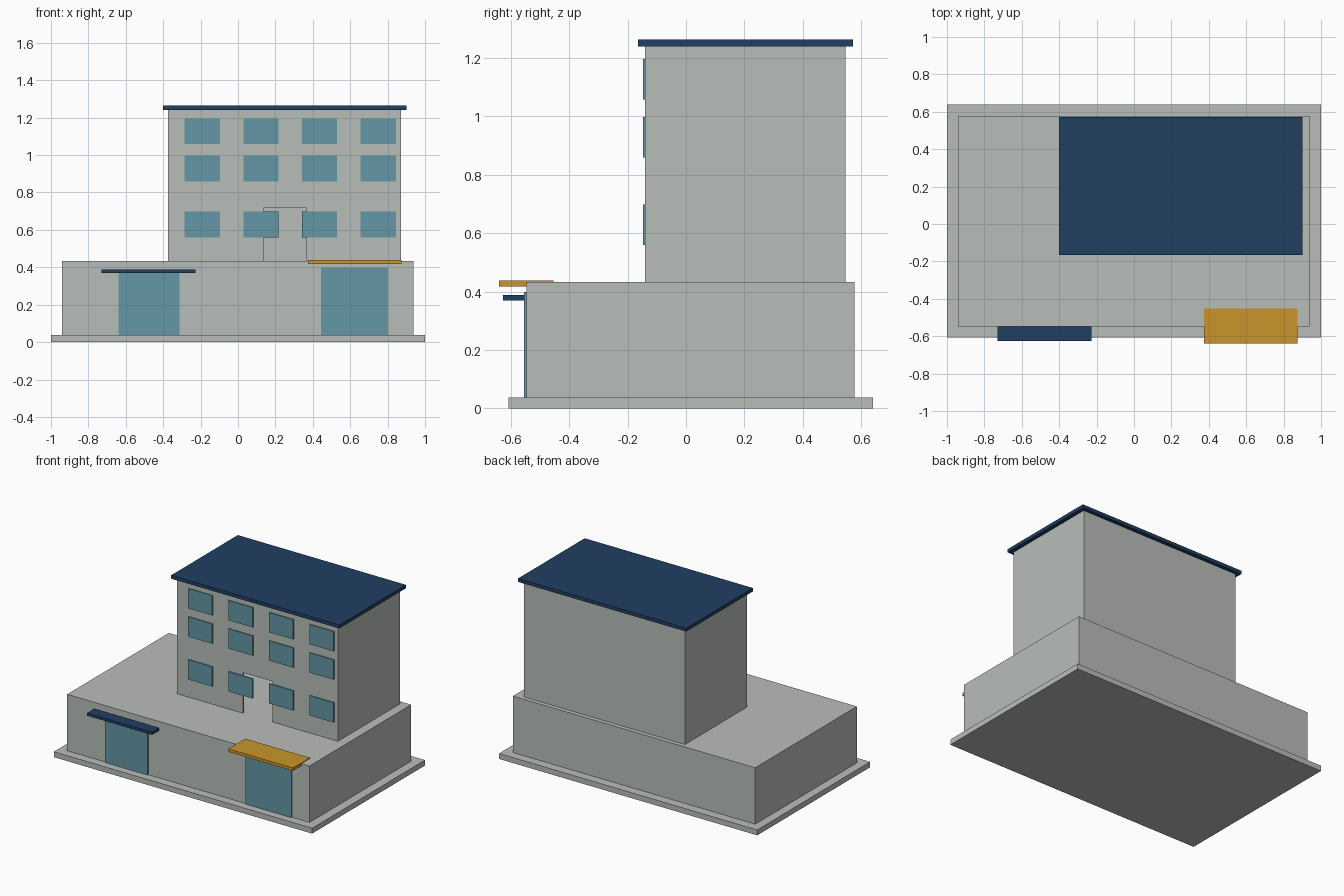
import bpy, bmesh

if "Cube" in bpy.data.objects:
    bpy.data.objects.remove(bpy.data.objects["Cube"])


def material(name, hex_code):
    rgb = [int(hex_code[i:i + 2], 16) / 255 for i in (0, 2, 4)]
    lin = [c / 12.92 if c <= 0.04045 else ((c + 0.055) / 1.055) ** 2.4 for c in rgb]
    mat = bpy.data.materials.new(name)
    mat.diffuse_color = (*lin, 1)
    mat.use_nodes = True
    mat.node_tree.nodes["Principled BSDF"].inputs["Base Color"].default_value = mat.diffuse_color
    return mat


grey = material("concrete_grey", "b9beb9")
navy = material("roof_navy", "203e61")
teal = material("glass_teal", "6497a5")
gold = material("awning_gold", "c9962b")


def box(name, x, y, z, mat):
    """Box spanning the given (min, max) ranges."""
    bm = bmesh.new()
    bmesh.ops.create_cube(bm, size=1)
    for v in bm.verts:
        v.co = [r[0] if c < 0 else r[1] for c, r in zip(v.co, (x, y, z))]
    mesh = bpy.data.meshes.new(name)
    bm.to_mesh(mesh)
    bm.free()
    mesh.materials.append(mat)
    obj = bpy.data.objects.new(name, mesh)
    bpy.context.collection.objects.link(obj)
    return obj


def cut(target, cutter):
    """Subtract the cutter from the target, then discard it."""
    cutter.hide_render = True
    mod = target.modifiers.new("cut", 'BOOLEAN')
    mod.operation = 'DIFFERENCE'
    mod.solver = 'EXACT'
    mod.object = cutter
    bpy.context.view_layer.objects.active = target
    bpy.ops.object.modifier_apply(modifier=mod.name)
    bpy.data.objects.remove(cutter)


# Ground slab and wide lower storey
box("base_slab", (-1, 1), (-0.608, 0.64), (0, 0.038), grey)
box("lower_storey", (-0.94, 0.937), (-0.547, 0.577), (0.038, 0.433), grey)

# Hollow upper block with an open doorway in the front wall
tower = box("upper_block", (-0.375, 0.872), (-0.14, 0.547), (0.433, 1.24), grey)
cut(tower, box("room_cutter", (-0.363, 0.86), (-0.128, 0.535), (0.38, 1.228), grey))
cut(tower, box("doorway_cutter", (0.135, 0.365), (-0.2, -0.08), (0.38, 0.717), grey))

# Overhanging flat roof
box("roof", (-0.402, 0.9), (-0.165, 0.572), (1.24, 1.264), navy)

# Window grid: three rows of four
for row, z in enumerate(((0.56, 0.698), (0.86, 0.998), (1.058, 1.196))):
    for col in range(4):
        x = -0.285 + col * 0.3135
        box(f"window_{row + 1}_{col + 1}", (x, x + 0.188), (-0.148, -0.1395), z, teal)

# Shop entrances
box("left_entrance", (-0.64, -0.312), (-0.555, -0.546), (0.038, 0.375), teal)
box("right_entrance", (0.445, 0.802), (-0.555, -0.546), (0.038, 0.399), teal)

# Canopies above the entrances
box("left_canopy", (-0.73, -0.228), (-0.626, -0.546), (0.369, 0.388), navy)
box("right_canopy", (0.373, 0.873), (-0.64, -0.453), (0.417, 0.438), gold)
